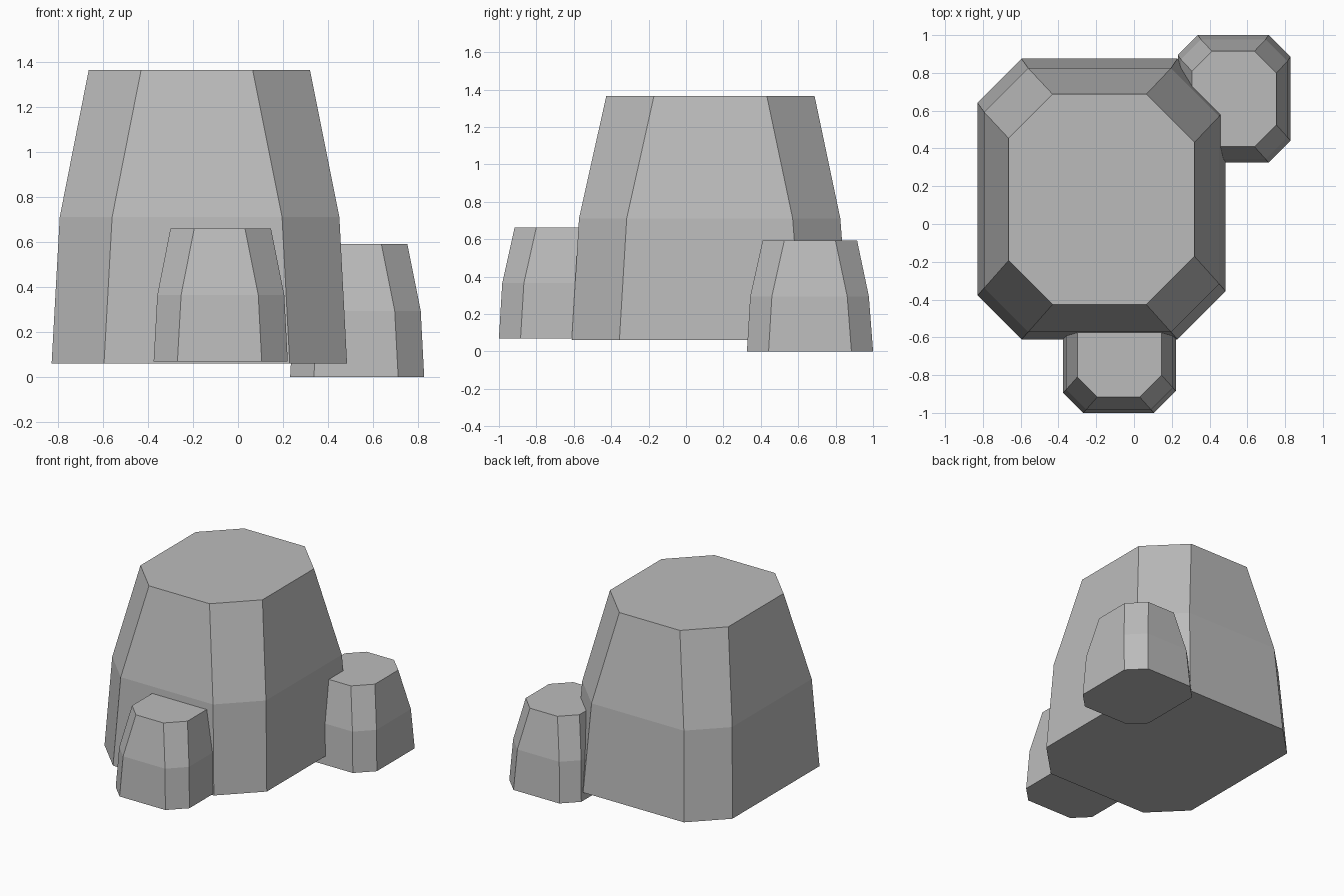
import bpy
import bmesh

cube = bpy.data.objects.get("Cube")
if cube:
    bpy.data.objects.remove(cube)

# One stone colour
stone = bpy.data.materials.new("stone grey")
stone.use_nodes = True
grey = (0.5, 0.5, 0.5, 1)
stone.diffuse_color = grey
stone.node_tree.nodes["Principled BSDF"].inputs["Base Color"].default_value = grey

# Left and right corner cuts, the same at every level
CUT_L, CUT_R = 0.233, 0.255

# Levels of the rock: height, x range, y range
LEVELS = [
    (0.0, -0.657, 0.657, -0.743, 0.743),
    (0.65, -0.621, 0.623, -0.704, 0.693),
    (1.305, -0.492, 0.492, -0.558, 0.555),
]


def ring(z, x0, x1, y0, y1):
    """Rectangle with cut corners, counter-clockwise from above."""
    a, b = CUT_L, CUT_R
    return [(x0 + a, y0, z), (x1 - b, y0, z), (x1, y0 + b, z), (x1, y1 - b, z),
            (x1 - b, y1, z), (x0 + a, y1, z), (x0, y1 - a, z), (x0, y0 + a, z)]


def rock(name, location, scale):
    bm = bmesh.new()
    rings = [[bm.verts.new(p) for p in ring(*level)] for level in LEVELS]
    for low, high in zip(rings, rings[1:]):
        for i in range(len(low)):
            j = (i + 1) % len(low)
            bm.faces.new((low[i], low[j], high[j], high[i]))
    bm.faces.new(rings[0][::-1])
    bm.faces.new(rings[-1])
    mesh = bpy.data.meshes.new(name)
    bm.to_mesh(mesh)
    bm.free()
    mesh.materials.append(stone)
    obj = bpy.data.objects.new(name, mesh)
    obj.location = location
    obj.scale = (scale,) * 3
    bpy.context.collection.objects.link(obj)


# Large rock with two small copies leaning against it
rock("large_rock", (-0.172, 0.132, 0.062), 1)
rock("small_front_rock", (-0.077, -0.663, 0.07), 0.454)
rock("small_back_rock", (0.53, 0.663, 0), 0.454)
